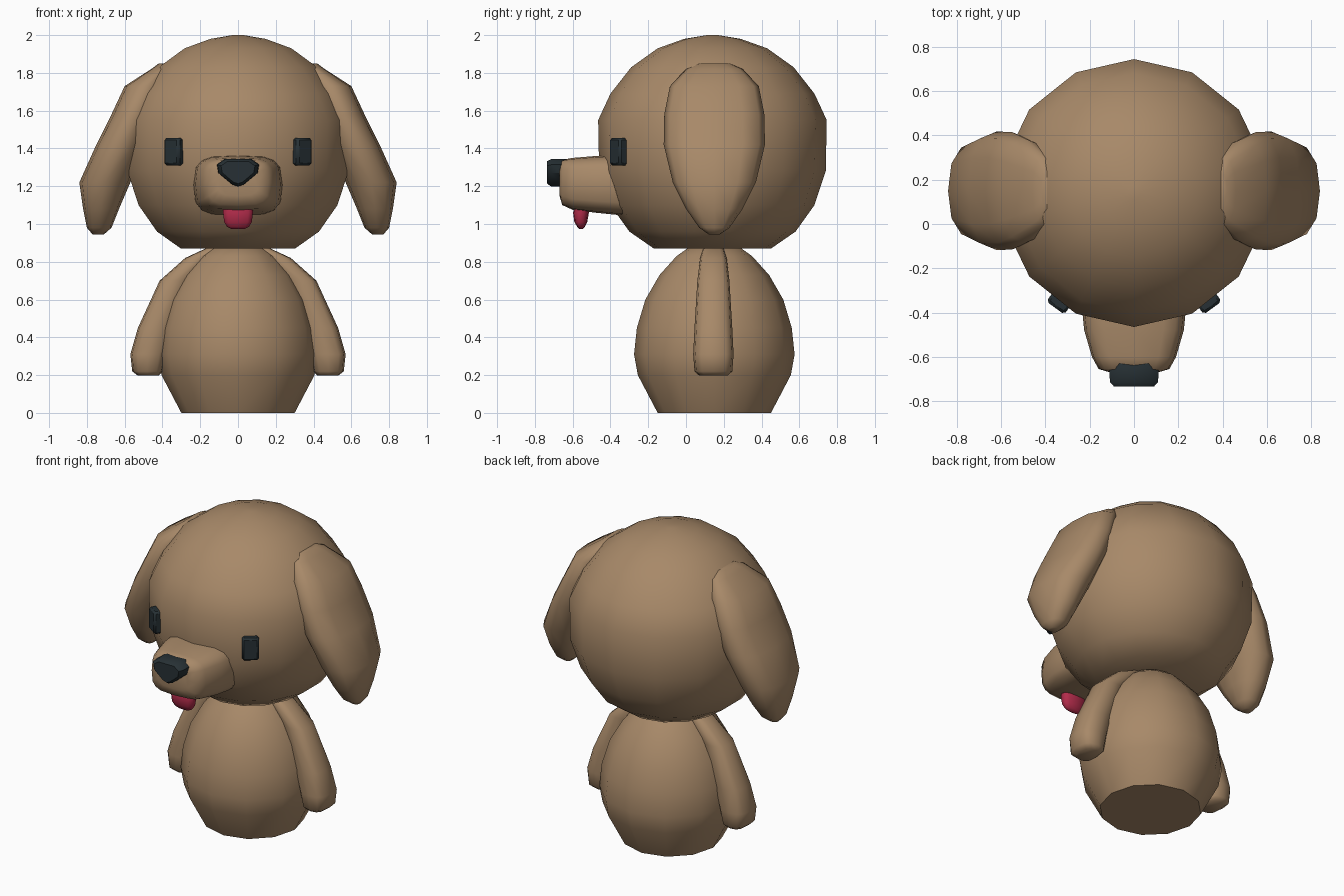
import bpy, bmesh
from math import cos, sin, pi, radians, copysign
from mathutils import Vector, Matrix

if "Cube" in bpy.data.objects:
    bpy.data.objects.remove(bpy.data.objects["Cube"])


def material(name, rgb):
    m = bpy.data.materials.new(name)
    m.diffuse_color = (*rgb, 1)
    m.use_nodes = True
    m.node_tree.nodes["Principled BSDF"].inputs["Base Color"].default_value = m.diffuse_color
    return m


FUR = material("fur", (0.39, 0.25, 0.14))
DARK = material("dark", (0.02, 0.03, 0.035))
PINK = material("pink", (0.45, 0.025, 0.07))


def finish(name, bm, mat, angle=60, mirror=False):
    bmesh.ops.recalc_face_normals(bm, faces=bm.faces)
    me = bpy.data.meshes.new(name)
    bm.to_mesh(me)
    bm.free()
    ob = bpy.data.objects.new(name, me)
    bpy.context.collection.objects.link(ob)
    me.materials.append(mat)
    bpy.ops.object.select_all(action='DESELECT')
    ob.select_set(True)
    bpy.context.view_layer.objects.active = ob
    bpy.ops.object.shade_smooth_by_angle(angle=radians(angle))
    if mirror:
        mod = ob.modifiers.new("Mirror", 'MIRROR')
        mod.use_mirror_merge = False
    return ob


def skin(rings):
    """Closed skin through a list of point rings."""
    bm = bmesh.new()
    loops = [[bm.verts.new(p) for p in r] for r in rings]
    for a, b in zip(loops, loops[1:]):
        for i in range(len(a)):
            j = (i + 1) % len(a)
            bm.faces.new((a[i], a[j], b[j], b[i]))
    bm.faces.new(loops[0])
    bm.faces.new(loops[-1])
    return bm


def oval(center, u, v, sides, power=2.0):
    """Superellipse ring with half-axis vectors u and v."""
    c, u, v, e = Vector(center), Vector(u), Vector(v), 2 / power
    pts = []
    for i in range(sides):
        a = 2 * pi * i / sides - pi / 2
        ca, sa = cos(a), sin(a)
        pts.append(c + u * copysign(abs(ca) ** e, ca) + v * copysign(abs(sa) ** e, sa))
    return pts


def upright(name, sections, cy, sides, power, mirror):
    """Loft of level sections: z, inner x, outer x, half depth."""
    rings = [oval(((a + b) / 2, cy, z), ((b - a) / 2, 0, 0), (0, h, 0), sides, power)
             for z, a, b, h in sections]
    return finish(name, skin(rings), FUR, 60, mirror)


# Head and body: low-sided turned shapes
upright("head", [(z, -r, r, r) for z, r in (
    (0.87, 0.31), (0.96, 0.44), (1.10, 0.54), (1.28, 0.60), (1.55, 0.605),
    (1.69, 0.54), (1.83, 0.43), (1.93, 0.29), (1.98, 0.15), (2.0, 0.03))],
    0.14, 14, 2.0, False)
upright("body", [(z, -r, r, r) for z, r in (
    (0.0, 0.30), (0.2, 0.405), (0.31, 0.425), (0.45, 0.41), (0.6, 0.365),
    (0.73, 0.29), (0.83, 0.20), (0.88, 0.13))], 0.15, 12, 2.0, False)

# Floppy ears
upright("ears", [
    (1.85, 0.36, 0.42, 0.08), (1.82, 0.35, 0.46, 0.15), (1.73, 0.38, 0.60, 0.235),
    (1.58, 0.43, 0.67, 0.265), (1.42, 0.49, 0.75, 0.268), (1.22, 0.57, 0.84, 0.22),
    (1.08, 0.63, 0.82, 0.15), (0.98, 0.67, 0.80, 0.08), (0.945, 0.71, 0.77, 0.03)],
    0.15, 12, 2.4, True)

# Arms
upright("arms", [
    (0.88, 0.08, 0.15, 0.05), (0.82, 0.14, 0.28, 0.07), (0.70, 0.25, 0.415, 0.085),
    (0.45, 0.34, 0.53, 0.10), (0.31, 0.38, 0.57, 0.107), (0.22, 0.40, 0.56, 0.10),
    (0.197, 0.42, 0.53, 0.075)], 0.145, 12, 2.8, True)

# Muzzle: rounded box lofted front to back (y, half width, bottom, top)
rings = [oval((0, y, (b + t) / 2), (w, 0, 0), (0, 0, (t - b) / 2), 16, 3.6)
         for y, w, b, t in ((-0.67, 0.11, 1.15, 1.31), (-0.655, 0.16, 1.10, 1.34),
                            (-0.60, 0.19, 1.075, 1.35), (-0.48, 0.225, 1.06, 1.36),
                            (-0.38, 0.235, 1.05, 1.365), (-0.24, 0.225, 1.035, 1.36))]
finish("muzzle", skin(rings), FUR)

# Nose: rounded triangular plug
outline = [(-0.07, 1.345), (0.07, 1.345), (0.112, 1.315), (0.105, 1.27),
           (0.03, 1.207), (0, 1.197), (-0.03, 1.207), (-0.105, 1.27), (-0.112, 1.315)]
rings = [[(x * s, y, 1.28 + (z - 1.28) * s) for x, z in outline]
         for y, s in ((-0.735, 0.8), (-0.715, 0.97), (-0.65, 1.0), (-0.615, 0.9))]
finish("nose", skin(rings), DARK, 40)

# Eyes: small bevelled blocks turned outward
bm = bmesh.new()
bmesh.ops.create_cube(bm, size=1, matrix=Matrix.Translation((0.338, -0.355, 1.383))
                      @ Matrix.Rotation(radians(36), 4, 'Z')
                      @ Matrix.Diagonal((0.10, 0.06, 0.145, 1)))
bmesh.ops.bevel(bm, geom=bm.edges[:], offset=0.012, segments=1, affect='EDGES')
finish("eyes", bm, DARK, 40, True)

# Tongue
rings = [oval((0, y, z), (w, 0, 0), (0, d, 0), 10, 2.6)
         for z, y, w, d in ((1.12, -0.55, 0.08, 0.03), (1.06, -0.556, 0.082, 0.042),
                            (1.01, -0.557, 0.076, 0.034), (0.985, -0.556, 0.06, 0.02),
                            (0.973, -0.556, 0.035, 0.008))]
finish("tongue", skin(rings), PINK)
